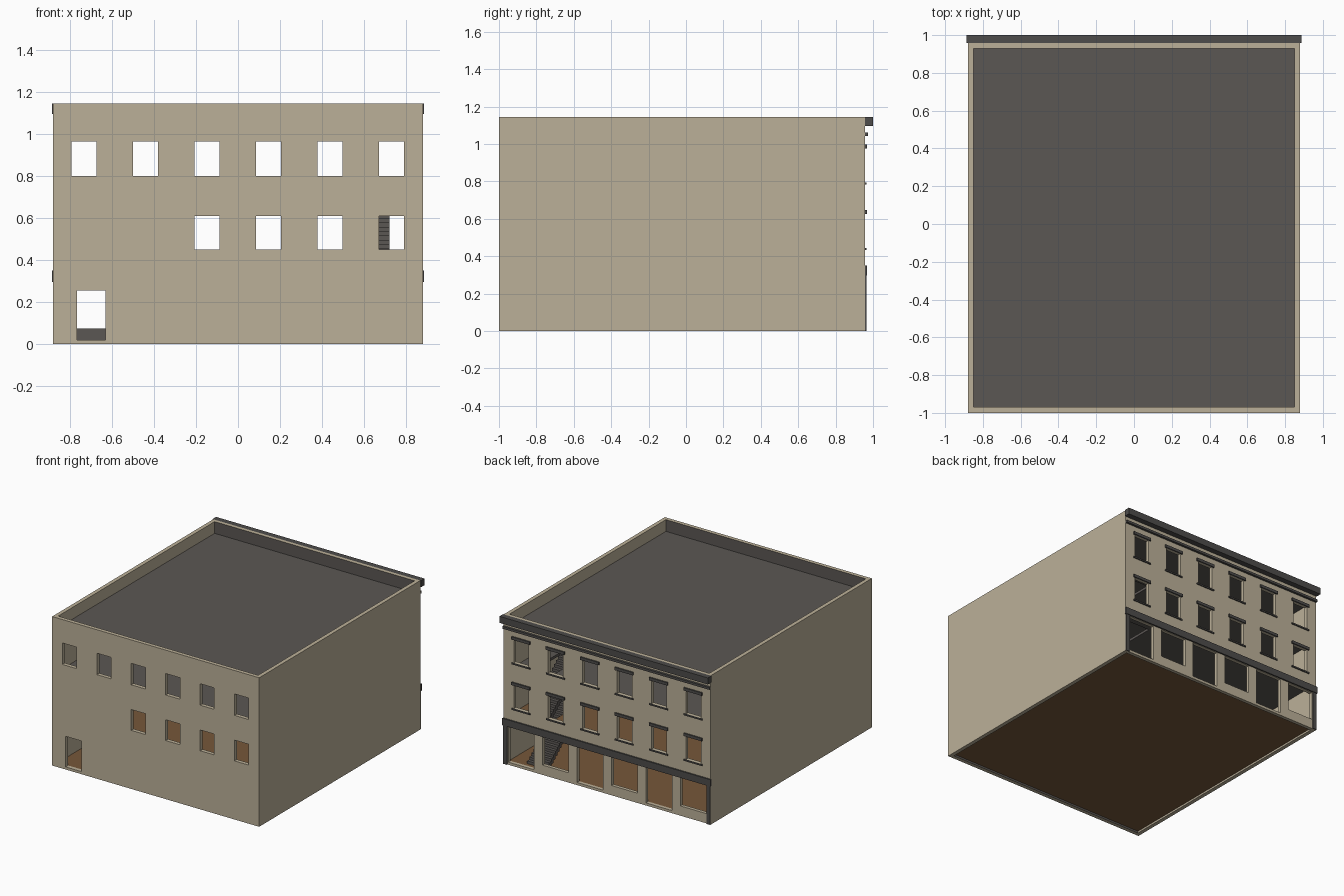
import bpy
import bmesh
from mathutils import Vector

cube = bpy.data.objects.get("Cube")
if cube:
    bpy.data.objects.remove(cube, do_unlink=True)


def material(name, color):
    m = bpy.data.materials.new(name)
    m.use_nodes = True
    m.diffuse_color = (*color, 1)
    m.node_tree.nodes["Principled BSDF"].inputs["Base Color"].default_value = (*color, 1)
    return m


BEIGE = material("beige_wall", (0.50, 0.435, 0.315))
GREY = material("roof_grey", (0.105, 0.095, 0.088))
DARK = material("dark_trim", (0.075, 0.072, 0.069))
BROWN = material("wood_floor", (0.18, 0.095, 0.042))


def finish(name, bm, mats, rule=None):
    """Turn a bmesh into an object; rule(face) gives the material slot."""
    bmesh.ops.recalc_face_normals(bm, faces=bm.faces)
    bm.normal_update()
    if rule:
        for f in bm.faces:
            f.material_index = rule(f)
    mesh = bpy.data.meshes.new(name)
    bm.to_mesh(mesh)
    bm.free()
    for m in mats:
        mesh.materials.append(m)
    obj = bpy.data.objects.new(name, mesh)
    bpy.context.collection.objects.link(obj)
    return obj


def add_box(bm, x, y, z):
    verts = bmesh.ops.create_cube(bm, size=1)["verts"]
    for v in verts:
        v.co = Vector(r[0] + (c + 0.5) * (r[1] - r[0]) for c, r in zip(v.co, (x, y, z)))


def box(name, x, y, z, mat):
    bm = bmesh.new()
    add_box(bm, x, y, z)
    return finish(name, bm, [mat])


def panel(name, rect, holes, place, depth, mats, rule=None):
    """Flat slab with rectangular holes, as a grid of cells pushed along depth."""
    us = sorted({*rect[:2], *(e for h in holes for e in h[:2])})
    vs = sorted({*rect[2:], *(e for h in holes for e in h[2:])})
    bm = bmesh.new()
    grid = {(i, j): bm.verts.new(place(u, v))
            for i, u in enumerate(us) for j, v in enumerate(vs)}
    for i in range(len(us) - 1):
        for j in range(len(vs) - 1):
            cu, cv = (us[i] + us[i + 1]) / 2, (vs[j] + vs[j + 1]) / 2
            if not any(a < cu < b and c < cv < d for a, b, c, d in holes):
                bm.faces.new([grid[i, j], grid[i + 1, j], grid[i + 1, j + 1], grid[i, j + 1]])
    loose = [v for v in bm.verts if not v.link_faces]
    bmesh.ops.delete(bm, geom=loose, context='VERTS')
    out = bmesh.ops.extrude_face_region(bm, geom=list(bm.faces), use_keep_orig=True)
    for v in out["geom"]:
        if isinstance(v, bmesh.types.BMVert):
            v.co += Vector(depth)
    return finish(name, bm, mats, rule)


# Main dimensions
HALF, INNER = 0.88, 0.85
FRONT, FRONT_IN, BACK_IN, BACK = -1.0, -0.97, 0.93, 0.957
TOP = 1.145
COLS = [-0.733 + 0.2928 * i for i in range(6)]
LOWER, UPPER = (0.45, 0.61), (0.80, 0.965)
WALL = (-HALF, HALF, 0, TOP)


def hole(x, half, z):
    return (x - half, x + half, *z)


# Front wall: plain windows and one door
front_holes = [hole(x, 0.06, UPPER) for x in COLS]
front_holes += [hole(x, 0.06, LOWER) for x in COLS[2:]]
front_holes.append((-0.765, -0.63, 0.02, 0.255))
panel("front_wall", WALL, front_holes, lambda u, v: (u, FRONT, v),
      (0, FRONT_IN - FRONT, 0), [BEIGE, GREY],
      lambda f: int(f.normal.y > 0.9))

# Back wall: two rows of windows over alternating shop windows and doors
back_holes = []
for i, x in enumerate(COLS):
    back_holes += [hole(x, 0.063, (0.445, 0.627)), hole(x, 0.063, (0.795, 0.977))]
    back_holes.append(hole(x, 0.11, (0.02 if i % 2 else 0.075, 0.295)))
panel("back_wall", WALL, back_holes, lambda u, v: (u, BACK, v),
      (0, BACK_IN - BACK, 0), [BEIGE, GREY],
      lambda f: int(f.normal.y < -0.9))

# Side walls
for side, name in ((-1, "right_wall"), (1, "left_wall")):
    box(name, sorted((side * INNER, side * HALF)), (FRONT_IN, BACK_IN), (0, TOP), BEIGE)

# Floors and roof, with stair openings
ROOM = (-INNER, INNER, FRONT_IN, BACK_IN)
STAIR_X = (0.55, 0.72)
STAIR_START, STEPS, TREAD = 0.90, 17, 0.025
STAIR_END = STAIR_START - STEPS * TREAD
well = [(*STAIR_X, STAIR_END, STAIR_START - 0.08)]
FLOORS = (0.02, 0.37, 0.72)


def slab(name, z, thick, holes, mats, rule=None):
    panel(name, ROOM, holes, lambda u, v: (u, v, z), (0, 0, -thick), mats, rule)


slab("ground_floor", FLOORS[0], 0.006, [], [BROWN])
slab("second_floor", FLOORS[1], 0.02, well, [GREY, BROWN],
     lambda f: int(f.normal.z > 0.9))
slab("third_floor", FLOORS[2], 0.02, well, [GREY])
slab("roof", 1.055, 0.02, [], [GREY])

# Stairs, climbing towards the front
for name, z0 in (("lower_stairs", FLOORS[0]), ("upper_stairs", FLOORS[1])):
    bm = bmesh.new()
    rise = 0.35 / STEPS
    for i in range(STEPS):
        y = STAIR_START - i * TREAD
        z = z0 + i * rise
        add_box(bm, STAIR_X, (y - TREAD, y), (max(z0, z - rise), z + rise))
    finish(name, bm, [GREY])

# Window lintels and sills on the back
for i, x in enumerate(COLS):
    for row, z in (("lower", 0.445), ("upper", 0.795)):
        span = (x - 0.078, x + 0.078)
        box(f"{row}_sill_{i + 1}", span, (BACK, 0.965), (z - 0.011, z), DARK)
        box(f"{row}_lintel_{i + 1}", span, (BACK, 0.967), (z + 0.18, z + 0.202), DARK)

# Cornice, moulding, shop band and corner pilasters
box("cornice", (-0.886, 0.886), (BACK, 1.0), (1.095, TOP), DARK)
box("moulding", (-HALF, HALF), (BACK, 0.974), (1.042, 1.06), DARK)
box("shop_band", (-0.885, 0.885), (BACK, 0.968), (0.297, 0.35), DARK)
for side, name in ((-1, "right_pilaster"), (1, "left_pilaster")):
    box(name, sorted((side * 0.848, side * HALF)), (BACK, 0.964), (0, 0.297), DARK)
